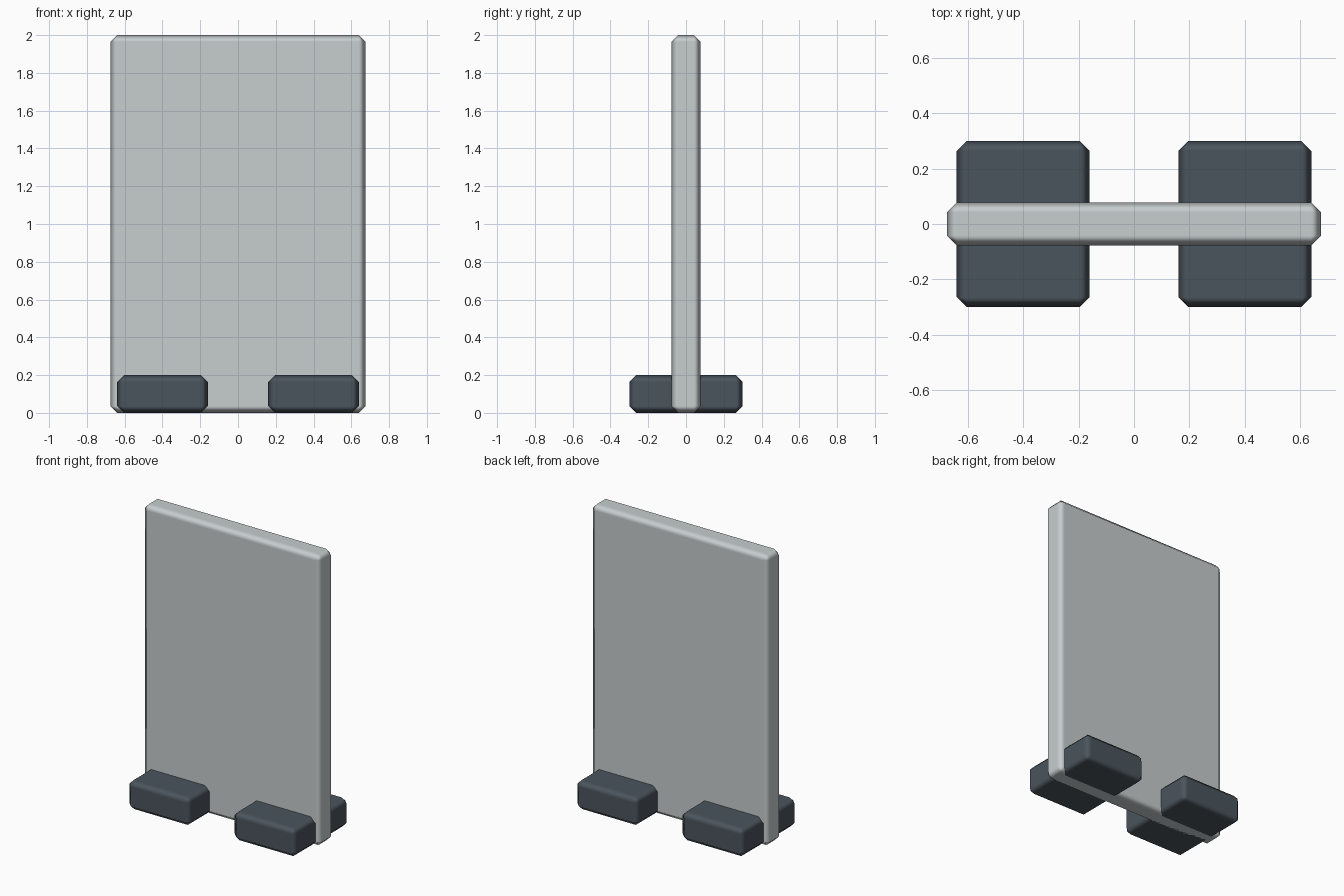
import bpy

if "Cube" in bpy.data.objects:
    bpy.data.objects.remove(bpy.data.objects["Cube"])


def material(name, color):
    mat = bpy.data.materials.new(name)
    mat.diffuse_color = color
    mat.use_nodes = True
    mat.node_tree.nodes["Principled BSDF"].inputs["Base Color"].default_value = mat.diffuse_color
    return mat


def chamfered_box(name, size, x, mat=None, chamfer=0.036):
    """Box standing on z = 0 with softly shaded single-segment chamfers."""
    bpy.ops.mesh.primitive_cube_add(size=1, location=(x, 0, size[2] / 2))
    obj = bpy.context.object
    obj.name = name
    obj.scale = size
    bpy.ops.object.transform_apply(location=False, rotation=False, scale=True)
    bevel = obj.modifiers.new("chamfer", 'BEVEL')
    bevel.width = chamfer
    bevel.segments = 1
    bevel.harden_normals = True
    bpy.ops.object.shade_smooth()
    if mat:
        obj.data.materials.append(mat)
    return obj


dark = material("dark_slate", (0.07, 0.09, 0.11, 1))
light = material("light_grey", (0.57, 0.61, 0.62, 1))

# Upright panel
chamfered_box("panel", (1.35, 0.156, 2.0), 0, light)

# Two feet the panel stands in
for side, x in (("left", -0.4), ("right", 0.4)):
    chamfered_box(f"{side}_foot", (0.48, 0.6, 0.2), x, dark)
